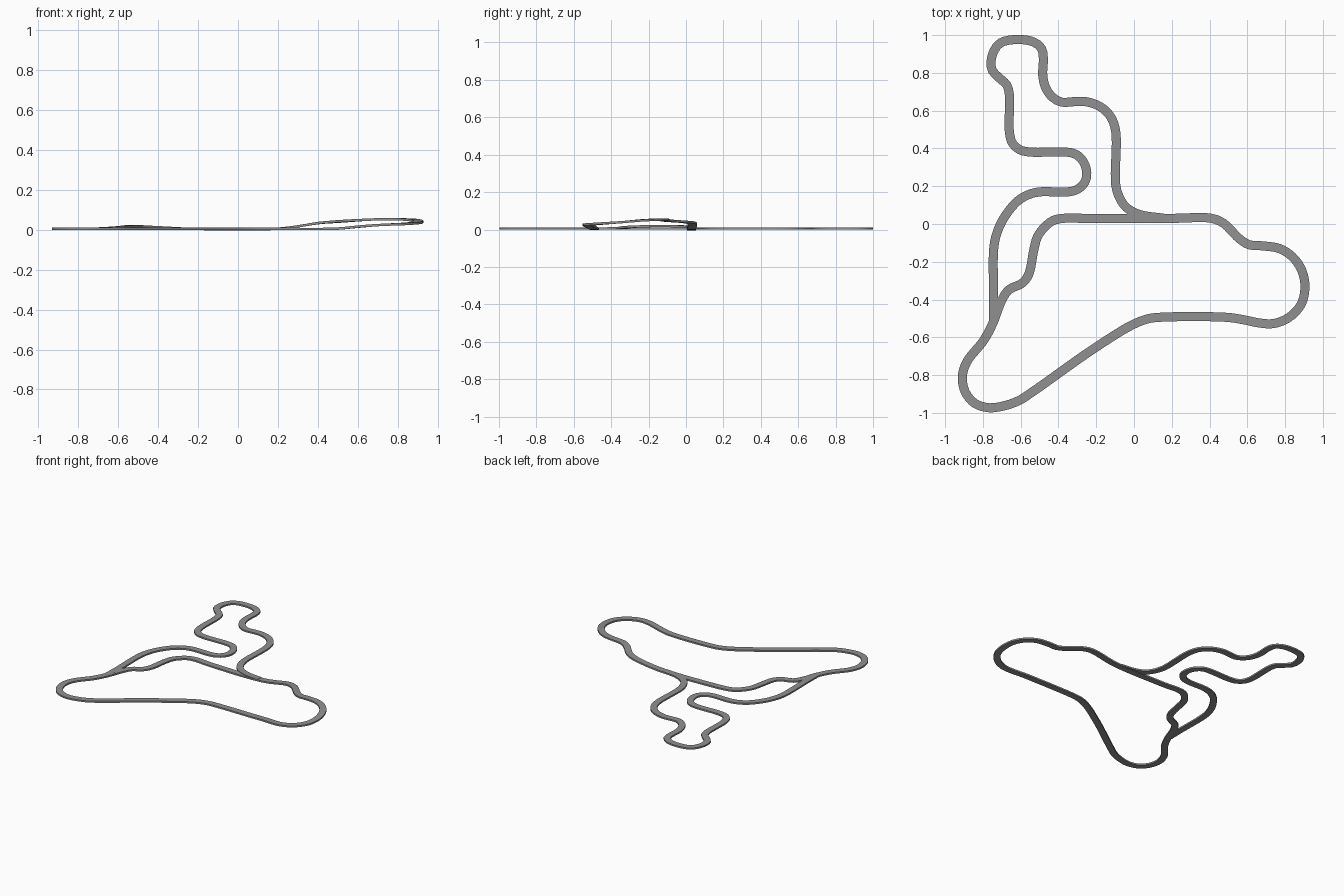
import bpy, bmesh
from mathutils import Vector

if "Cube" in bpy.data.objects:
    bpy.data.objects.remove(bpy.data.objects["Cube"])

WIDTH, THICK, STEP = 0.048, 0.012, 0.022

asphalt = bpy.data.materials.new("asphalt_grey")
asphalt.diffuse_color = (0.28, 0.28, 0.28, 1)
asphalt.use_nodes = True
asphalt.node_tree.nodes["Principled BSDF"].inputs["Base Color"].default_value = asphalt.diffuse_color


def spline(points, closed):
    """Centripetal Catmull-Rom curve through the points."""
    p = [Vector(q if len(q) == 3 else (*q, 0)) for q in points]
    if closed:
        p = [p[-1]] + p + p[:2]
    else:
        p = [2 * p[0] - p[1]] + p + [2 * p[-1] - p[-2]]
    out = []
    for a, b, c, d in zip(p, p[1:], p[2:], p[3:]):
        t1 = (b - a).length ** 0.5
        t2 = t1 + (c - b).length ** 0.5
        t3 = t2 + (d - c).length ** 0.5
        n = max(2, min(8, round((c - b).length / STEP)))
        for i in range(n):
            t = t1 + (t2 - t1) * i / n
            e = a.lerp(b, t / t1)
            f = b.lerp(c, (t - t1) / (t2 - t1))
            g = c.lerp(d, (t - t2) / (t3 - t2))
            h = e.lerp(f, t / t2)
            k = f.lerp(g, (t - t1) / (t3 - t1))
            out.append(h.lerp(k, (t - t1) / (t2 - t1)))
    if not closed:
        out.append(p[-2])
    return out


def road(name, points, closed):
    """Sweep a flat slab section along the curve."""
    path = spline(points, closed)
    n = len(path)
    bm = bmesh.new()
    rings = []
    for i, c in enumerate(path):
        nxt = path[(i + 1) % n] if closed else path[min(i + 1, n - 1)]
        prv = path[i - 1] if closed else path[max(i - 1, 0)]
        d = nxt - prv
        side = Vector((-d.y, d.x, 0)).normalized() * WIDTH / 2
        up = Vector((0, 0, THICK))
        rings.append([bm.verts.new(v) for v in
                      (c - side, c + side, c + side + up, c - side + up)])
    for i in range(n if closed else n - 1):
        r, s = rings[i], rings[(i + 1) % n]
        for j in range(4):
            k = (j + 1) % 4
            bm.faces.new((r[j], r[k], s[k], s[j]))
    if not closed:
        bm.faces.new(rings[0])
        bm.faces.new(rings[-1])
    bmesh.ops.recalc_face_normals(bm, faces=bm.faces)
    me = bpy.data.meshes.new(name)
    bm.to_mesh(me)
    bm.free()
    me.materials.append(asphalt)
    ob = bpy.data.objects.new(name, me)
    bpy.context.collection.objects.link(ob)
    bpy.context.view_layer.objects.active = ob
    ob.select_set(True)
    bpy.ops.object.shade_smooth_by_angle()
    ob.select_set(False)


# Main circuit, rising at the east end and slightly at the west bend
main = [
    (-.375, .03, .006), (-.25, .03), (.2, .03), (.41, .03, .029), (.475, .003, .034),
    (.56, -.08, .04), (.61, -.11, .043), (.67, -.115, .046), (.77, -.13, .047),
    (.84, -.175, .046), (.888, -.245, .042), (.905, -.335, .034),
    (.885, -.425, .028), (.82, -.495, .023), (.74, -.527, .02),
    (.67, -.525, .016), (.58, -.507, .008), (.49, -.494), (.135, -.494),
    (.07, -.503), (-.015, -.537), (-.235, -.675), (-.525, -.88),
    (-.61, -.935), (-.69, -.963), (-.765, -.973), (-.842, -.95), (-.893, -.89),
    (-.909, -.81), (-.885, -.73), (-.795, -.615), (-.745, -.52),
    (-.705, -.415), (-.665, -.35, .002), (-.59, -.312, .007),
    (-.557, -.265, .01), (-.53, -.135, .013), (-.51, -.065, .012),
    (-.465, -.008, .01), (-.425, .02, .008),
]
road("main_circuit", main, True)

# Northern loop, leaving the west side and joining the straight
north = [
    (-.745, -.51), (-.743, -.4), (-.743, -.135), (-.728, -.055), (-.69, .03),
    (-.62, .118), (-.56, .155), (-.5, .17), (-.35, .17), (-.3, .183),
    (-.26, .222), (-.25, .27), (-.268, .33), (-.31, .37), (-.36, .381),
    (-.55, .381), (-.605, .393), (-.645, .43), (-.66, .49), (-.66, .685),
    (-.673, .735), (-.715, .775), (-.75, .812), (-.757, .86), (-.74, .92),
    (-.705, .96), (-.615, .977), (-.53, .963), (-.49, .93), (-.48, .88),
    (-.483, .785), (-.467, .72), (-.43, .67), (-.383, .645), (-.315, .648),
    (-.257, .648), (-.18, .622), (-.125, .57), (-.097, .49), (-.097, .21),
    (-.077, .14), (-.04, .087), (.03, .05), (.16, .03),
]
road("north_loop", north, False)
